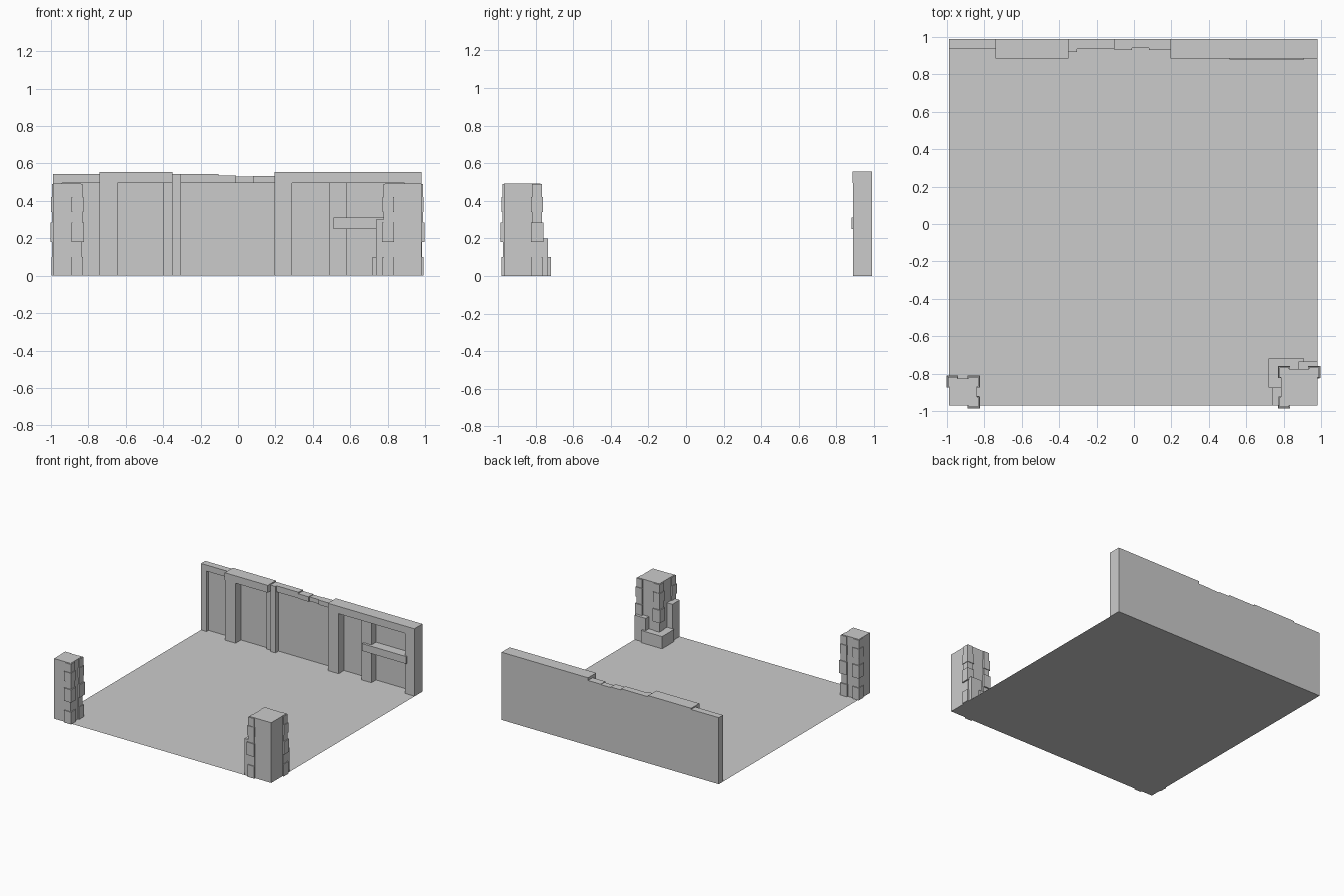
import bpy, bmesh
from mathutils import Matrix, Vector

if "Cube" in bpy.data.objects:
    bpy.data.objects.remove(bpy.data.objects["Cube"])


def make(name, boxes):
    """One object from (x0, x1, y0, y1, z0, z1) boxes."""
    bm = bmesh.new()
    for x0, x1, y0, y1, z0, z1 in boxes:
        m = Matrix.Translation(Vector(((x0 + x1) / 2, (y0 + y1) / 2, (z0 + z1) / 2)))
        bmesh.ops.create_cube(bm, size=1, matrix=m @ Matrix.Diagonal((x1 - x0, y1 - y0, z1 - z0, 1)))
    me = bpy.data.meshes.new(name)
    bm.to_mesh(me)
    bm.free()
    ob = bpy.data.objects.new(name, me)
    bpy.context.collection.objects.link(ob)
    return ob


BACK, PANEL = 0.99, 0.96
W, E, S = -0.99, 0.98, -0.97

# Floor sheet
bpy.ops.mesh.primitive_plane_add(size=1, location=((W + E) / 2, (S + BACK) / 2, 0))
floor = bpy.context.object
floor.name = "floor"
floor.scale = (E - W, BACK - S, 1)

# Back wall
make("wall_panel", [(W, E, PANEL, BACK, 0, 0.52)])

# Pilasters: x range and front face
pilasters = [(W, -0.94, 0.935), (-0.74, -0.645, 0.89), (-0.40, -0.35, 0.94), (-0.35, -0.305, 0.92),
             (0.195, 0.29, 0.89), (0.49, 0.58, 0.90), (0.89, E, 0.89)]
make("wall_pilasters", [(a, b, f, BACK, 0, 0.5) for a, b, f in pilasters])

# Stepped coping along the wall top
coping = [(W, -0.74, 0.935, 0.545), (-0.74, -0.35, 0.885, 0.555), (-0.35, -0.305, 0.92, 0.545),
          (-0.305, -0.105, 0.935, 0.545), (-0.105, -0.01, 0.93, 0.535), (-0.01, 0.08, 0.942, 0.53),
          (0.08, 0.195, 0.93, 0.533), (0.195, E, 0.885, 0.555)]
make("wall_coping", [(a, b, f, BACK, 0.495, t) for a, b, f, t in coping])

# Shelf bar on the wall
make("wall_shelf", [(0.51, 0.91, 0.88, PANEL, 0.25, 0.31)])

# Quoin courses: bottom, top, length along the faces, projection
COURSES = [(0, 0.10, 0.062, 0.012), (0.10, 0.18, 0.053, 0.005), (0.18, 0.285, 0.065, 0.016),
           (0.285, 0.34, 0.053, 0.008), (0.34, 0.42, 0.062, 0.013), (0.42, 0.49, 0.053, 0.008)]


def quoins(x, y, sx, sy, px=1, py=1):
    """Stacked corner blocks; sx, sy point outward; px, py scale the projection."""
    out = []
    for z0, z1, ln, pr in COURSES:
        xs = sorted((x + sx * pr * px, x - sx * (ln - pr)))
        ys = sorted((y + sy * pr * py, y - sy * (ln - pr)))
        out.append((*xs, *ys, z0, z1))
    return out


# Front left pillar
make("left_pillar_core", [(W, -0.84, S, -0.825, 0, 0.493)])
make("left_pillar_quoins", quoins(-0.84, -0.825, 1, 1)
     + quoins(-0.84, S, 1, -1) + quoins(W, -0.825, -1, 1, px=0.7))

# Front right pillar
make("right_pillar_core", [(0.785, E, S, -0.775, 0, 0.493)])
make("right_pillar_quoins", quoins(0.785, -0.775, -1, 1)
     + quoins(0.785, S, -1, -1) + quoins(E, -0.775, 1, 1))

# Stepped footing blocks at the inner sides of the right pillar
make("right_pillar_footing", [(0.72, 0.91, -0.875, -0.718, 0, 0.10),
                              (0.88, E, -0.80, -0.735, 0, 0.20),
                              (0.737, 0.80, S, -0.875, 0, 0.30)])
